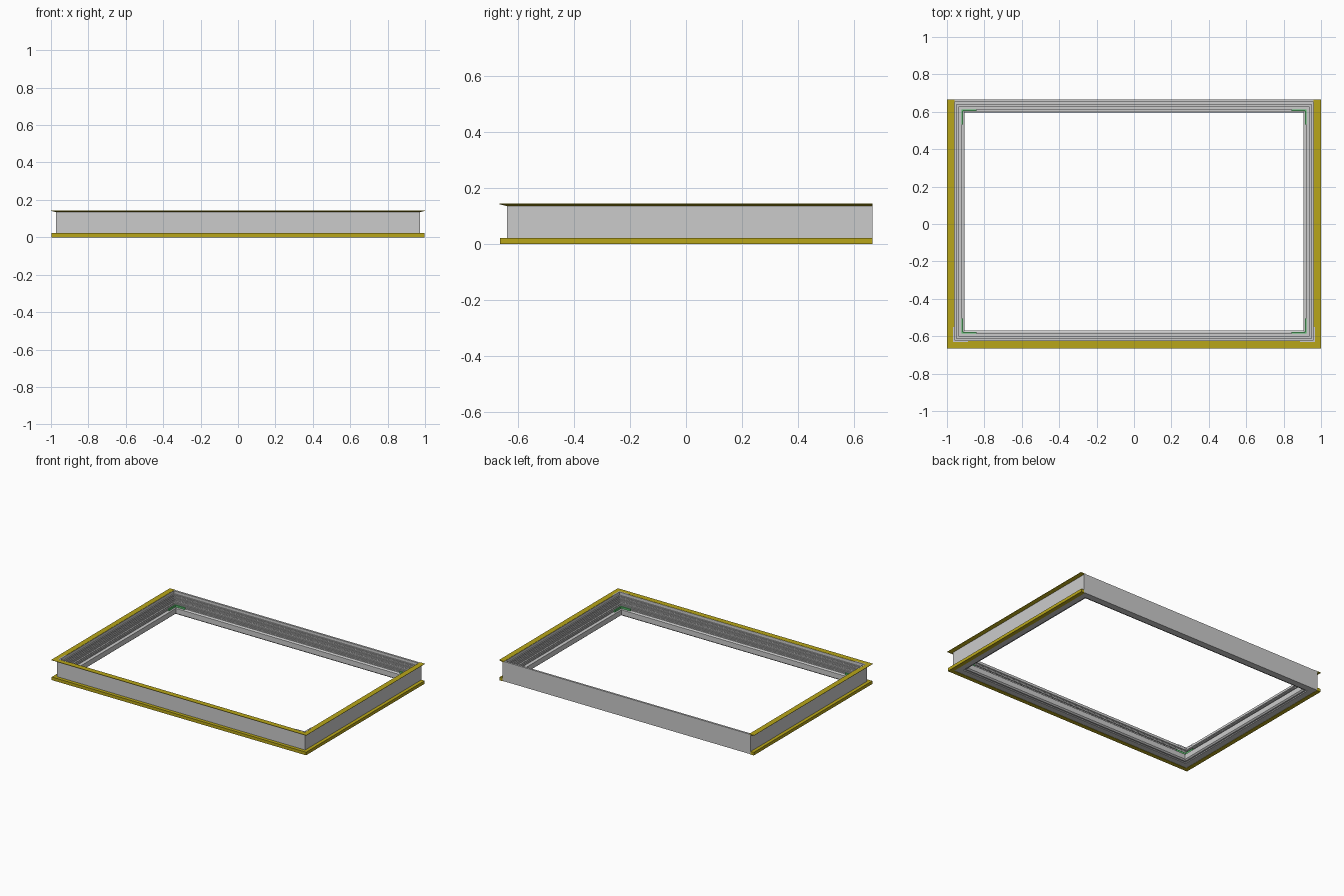
import bpy, bmesh

if "Cube" in bpy.data.objects:
    bpy.data.objects.remove(bpy.data.objects["Cube"])

X, YF, YB = 1.0, -0.665, 0.665      # outer half width, front edge, back edge
WALL = 0.027                        # outer wall set back behind the yellow flanges


def material(name, rgb):
    m = bpy.data.materials.new(name)
    m.diffuse_color = (*rgb, 1)
    m.use_nodes = True
    m.node_tree.nodes["Principled BSDF"].inputs["Base Color"].default_value = m.diffuse_color
    return m


yellow = material("yellow", (0.48, 0.38, 0.01))
green = material("green", (0.1, 0.5, 0.15))
light = material("light_grey", (0.6, 0.6, 0.64))


def finish(name, bm, mat):
    bmesh.ops.recalc_face_normals(bm, faces=bm.faces)
    me = bpy.data.meshes.new(name)
    bm.to_mesh(me)
    bm.free()
    ob = bpy.data.objects.new(name, me)
    bpy.context.collection.objects.link(ob)
    if mat:
        me.materials.append(mat)
    return ob


def sweep(name, profile, closed, mat=None):
    """Sweep a (inset, z) profile round the mitred rectangle; open = no back run."""
    bm = bmesh.new()
    rings = []
    for sx, back in ((-1, 1), (-1, 0), (1, 0), (1, 1)):
        ring = []
        for d, z in profile:
            y = YF + d if not back else (YB + WALL - d if closed else YB)
            ring.append(bm.verts.new((sx * (X - d), y, z)))
        rings.append(ring)
    n = len(profile)
    for i in range(4 if closed else 3):
        a, b = rings[i], rings[(i + 1) % 4]
        for k in range(n):
            j = (k + 1) % n
            bm.faces.new((a[k], a[j], b[j], b[k]))
    if not closed:
        bm.faces.new(rings[0])
        bm.faces.new(rings[3])
    return finish(name, bm, mat)


def bracket(name, sx, sy, inset, arm, t, z0, z1, mat):
    """L-shaped corner bracket with its arms running inward."""
    cx = X - inset
    cy = (YB + WALL if sy > 0 else -YF) - inset
    pts = [(0, 0), (arm, 0), (arm, t), (t, t), (t, arm), (0, arm)]
    bm = bmesh.new()
    f = bm.faces.new([bm.verts.new((sx * (cx - u), sy * (cy - v), z0)) for u, v in pts])
    ext = bmesh.ops.extrude_face_region(bm, geom=[f])
    for v in ext["geom"]:
        if isinstance(v, bmesh.types.BMVert):
            v.co.z = z1
    return finish(name, bm, mat)


# grey body: flat outer wall, stepped inner side
sweep("frame_body", [
    (WALL, 0.002), (0.074, 0.002), (0.076, 0.008), (0.086, 0.008),
    (0.095, 0.016), (0.095, 0.052), (0.088, 0.056), (0.076, 0.056),
    (0.076, 0.072), (0.070, 0.072), (0.070, 0.078), (0.060, 0.078),
    (0.060, 0.098), (0.054, 0.098), (0.054, 0.104), (0.048, 0.104),
    (0.048, 0.122), (0.041, 0.122), (0.041, 0.142), (WALL, 0.142)], True)

# thin ribs along the inner wall
for i, (d, z) in enumerate(((0.076, 0.063), (0.060, 0.087), (0.048, 0.112))):
    sweep(f"inner_rib_{i + 1}", [(d - 0.002, z), (d + 0.004, z),
                                 (d + 0.004, z + 0.003), (d - 0.002, z + 0.003)], True)

# yellow flanges on the front, left and right
sweep("bottom_flange", [(0.003, 0), (0.032, 0), (0.032, 0.022), (0.003, 0.022)], False, yellow)
sweep("top_flange", [(0, 0.1435), (0.039, 0.1435), (0.039, 0.136),
                     (0.022, 0.136), (0, 0.1415)], False, yellow)

# corner brackets
for sx, side in ((-1, "left"), (1, "right")):
    for sy, end in ((-1, "front"), (1, "back")):
        bracket(f"corner_key_{end}_{side}", sx, sy, 0.079, 0.08, 0.008, 0.05, 0.070, green)
    bracket(f"corner_plate_front_{side}", sx, -1, 0.033, 0.08, 0.009, 0.138, 0.1445, light)
